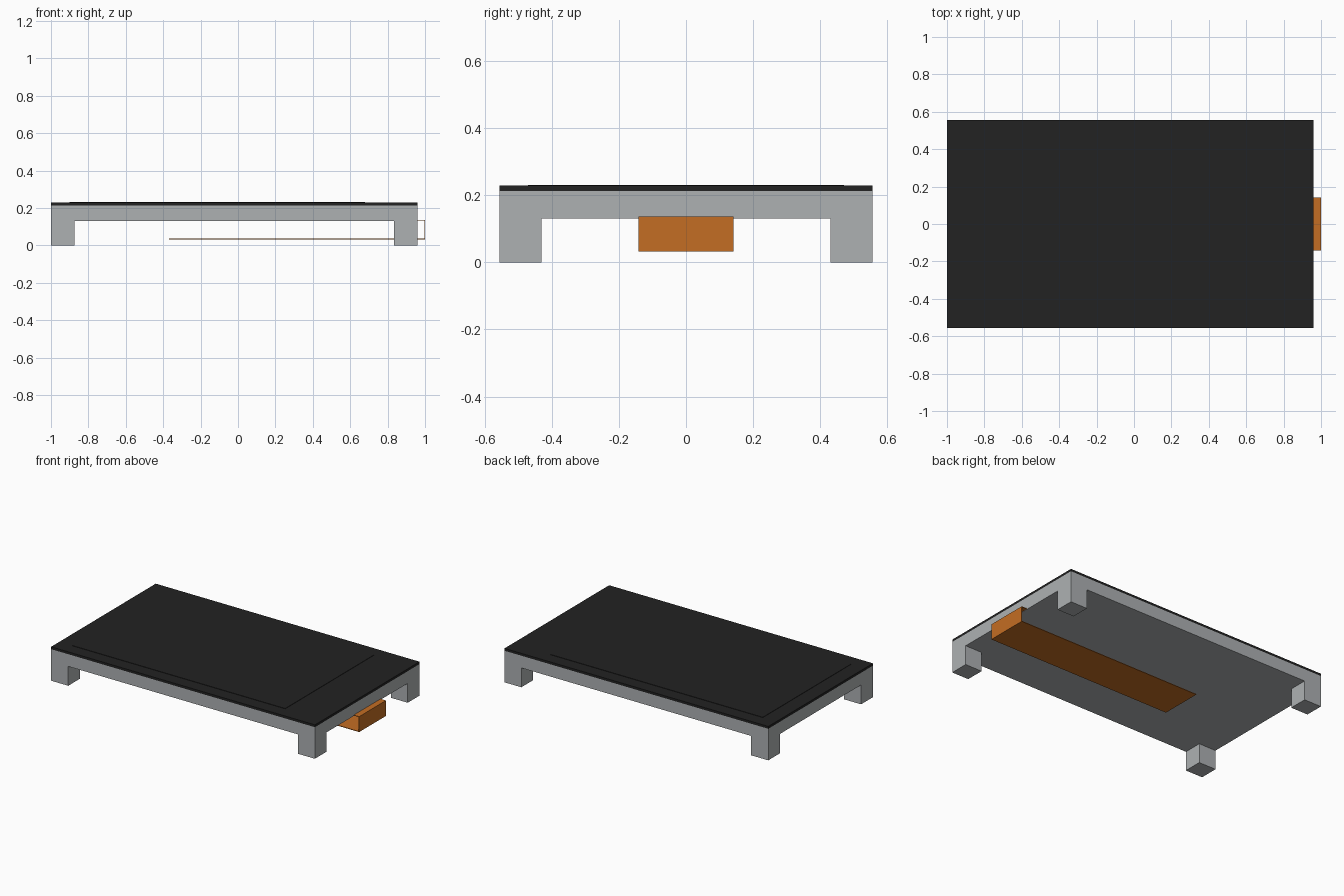
import bpy
import bmesh

if "Cube" in bpy.data.objects:
    bpy.data.objects.remove(bpy.data.objects["Cube"], do_unlink=True)


def material(name, rgb):
    m = bpy.data.materials.new(name)
    m.use_nodes = True
    m.diffuse_color = (*rgb, 1)
    m.node_tree.nodes["Principled BSDF"].inputs["Base Color"].default_value = (*rgb, 1)
    return m


GREY = material("light grey", (0.42, 0.44, 0.45))
BLACK = material("black glass", (0.016, 0.016, 0.016))
ORANGE = material("ribbon orange", (0.55, 0.155, 0.017))


def prism(name, points, axis, lo, hi, mat):
    """Extrude a 2D outline along y (points are x, z) or z (points are x, y)."""
    bm = bmesh.new()
    if axis == "y":
        verts = [bm.verts.new((a, lo, b)) for a, b in points]
        move = (0, hi - lo, 0)
    else:
        verts = [bm.verts.new((a, b, lo)) for a, b in points]
        move = (0, 0, hi - lo)
    face = bm.faces.new(verts)
    out = bmesh.ops.extrude_face_region(bm, geom=[face])
    new = [g for g in out["geom"] if isinstance(g, bmesh.types.BMVert)]
    bmesh.ops.translate(bm, verts=new, vec=move)
    bmesh.ops.recalc_face_normals(bm, faces=bm.faces)
    mesh = bpy.data.meshes.new(name)
    bm.to_mesh(mesh)
    bm.free()
    mesh.materials.append(mat)
    obj = bpy.data.objects.new(name, mesh)
    bpy.context.collection.objects.link(obj)
    return obj


def box(name, x0, x1, y0, y1, z0, z1, mat):
    return prism(name, [(x0, y0), (x1, y0), (x1, y1), (x0, y1)], "z", z0, z1, mat)


X0, X1, Y = -1.0, 0.96, 0.555

# Housing slab and its four corner feet
box("housing", X0, X1, -Y, Y, 0.13, 0.212, GREY)
for side, xa, xb in (("right", X0, -0.873), ("left", 0.835, X1)):
    for end, ya, yb in (("front", -Y, -0.43), ("back", 0.43, Y)):
        box(f"foot_{end}_{side}", xa, xb, ya, yb, 0.0, 0.13, GREY)

# Cover glass with the slightly raised viewing area
box("cover_glass", X0, X1, -Y, Y, 0.212, 0.228, BLACK)
box("viewing_area", -0.9, 0.68, -0.47, 0.47, 0.228, 0.2305, BLACK)

# Thin ribbon cable folded back underneath the housing
T = 0.004
ribbon = [(0.95, 0.136), (1.0, 0.136), (1.0, 0.032), (-0.37, 0.032),
          (-0.37, 0.032 + T), (1.0 - T, 0.032 + T), (1.0 - T, 0.136 - T), (0.95, 0.136 - T)]
prism("ribbon_cable", ribbon, "y", -0.142, 0.142, ORANGE)
